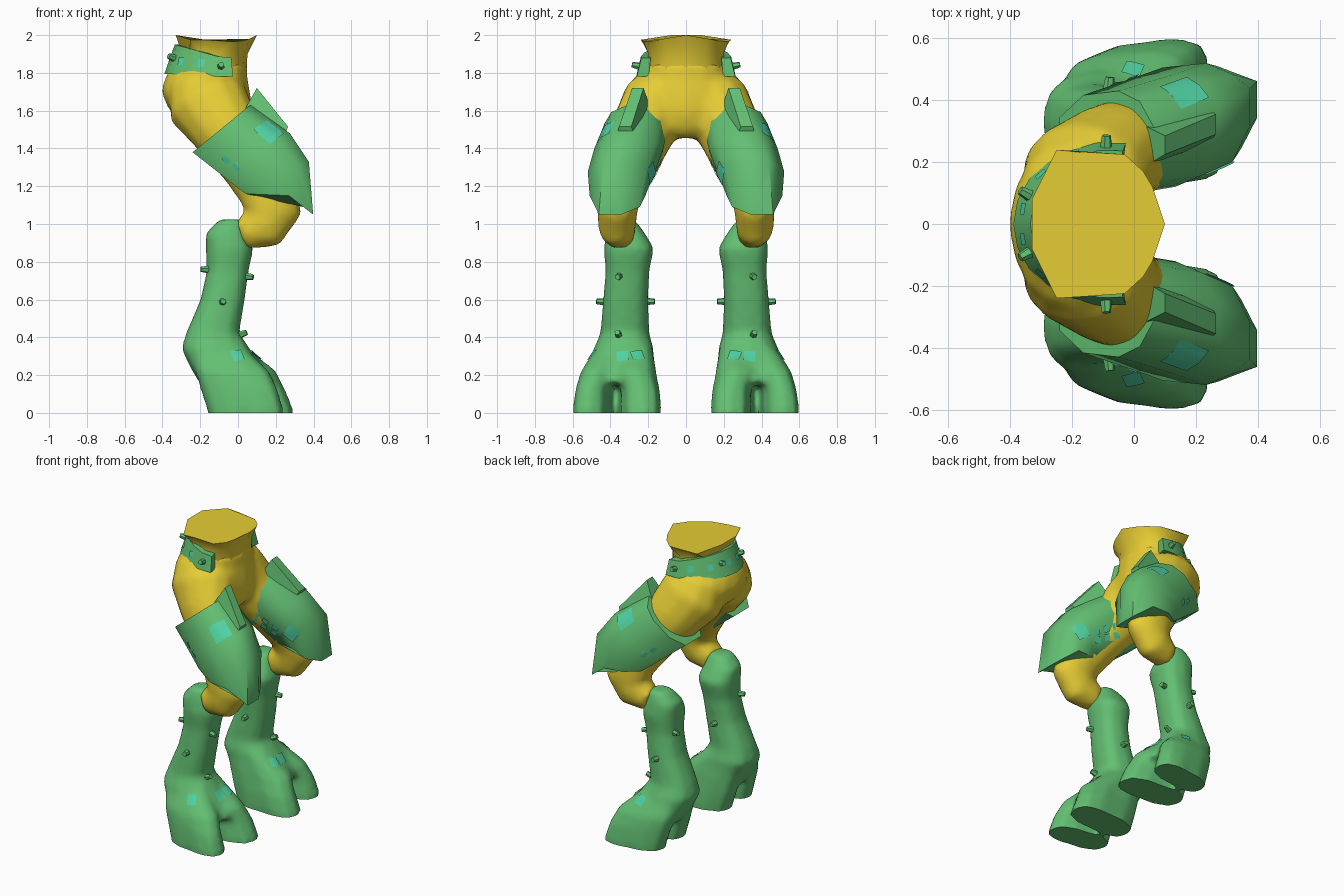
import bpy, bmesh, math
from mathutils import Vector
from mathutils.bvhtree import BVHTree

if "Cube" in bpy.data.objects:
    bpy.data.objects.remove(bpy.data.objects["Cube"])


def material(name, rgb):
    m = bpy.data.materials.new(name)
    m.diffuse_color = (*rgb, 1)
    m.use_nodes = True
    m.node_tree.nodes["Principled BSDF"].inputs["Base Color"].default_value = m.diffuse_color
    return m


YELLOW = material("yellow skin", (0.79, 0.61, 0.035))
GREEN = material("green armour", (0.125, 0.525, 0.17))
TEAL = material("teal patch", (0.08, 0.65, 0.37))


def finish(bm, name, mat, angle=40, mirror=True, recalc=True):
    if recalc:
        bmesh.ops.recalc_face_normals(bm, faces=bm.faces)
    me = bpy.data.meshes.new(name)
    bm.to_mesh(me)
    bm.free()
    ob = bpy.data.objects.new(name, me)
    bpy.context.collection.objects.link(ob)
    me.materials.append(mat)
    bpy.ops.object.select_all(action='DESELECT')
    ob.select_set(True)
    bpy.context.view_layer.objects.active = ob
    bpy.ops.object.shade_smooth_by_angle(angle=math.radians(angle))
    if mirror:
        mod = ob.modifiers.new("mirror", 'MIRROR')
        mod.use_axis = (False, True, False)
        mod.use_mirror_merge = False
    return ob


def skin(bm, rings):
    vs = [[bm.verts.new(p) for p in r] for r in rings]
    n = len(rings[0])
    for a, b in zip(vs, vs[1:]):
        for i in range(n):
            j = (i + 1) % n
            bm.faces.new((a[i], a[j], b[j], b[i]))
    bm.faces.new(vs[0])
    bm.faces.new(vs[-1])


def loft(name, rings, mat, angle=40, mirror=True):
    bm = bmesh.new()
    skin(bm, rings)
    return finish(bm, name, mat, angle, mirror)


def blend(name, lofts, mat, voxel, mirror):
    """Fuse several lofts into one smooth body."""
    bm = bmesh.new()
    for rings in lofts:
        skin(bm, rings)
    tmp = finish(bm, name + "_source", mat, mirror=False)
    mod = tmp.modifiers.new("fuse", 'REMESH')
    mod.mode, mod.voxel_size = 'VOXEL', voxel
    ev = tmp.evaluated_get(bpy.context.evaluated_depsgraph_get())
    bm = bmesh.new()
    bm.from_mesh(ev.to_mesh())
    ev.to_mesh_clear()
    bpy.data.objects.remove(tmp)
    for _ in range(4):
        bmesh.ops.smooth_vert(bm, verts=bm.verts, factor=0.5,
                              use_axis_x=True, use_axis_y=True, use_axis_z=True)
    for v in bm.verts:
        if v.co.z < 0.015:
            v.co.z = 0
    return finish(bm, name, mat, 50, mirror)


def level(z, x0, x1, y0, y1, n=12, e=0.8, shear=0.0):
    """Rounded horizontal cross-section filling a rectangle."""
    out = []
    for i in range(n):
        a = 2 * math.pi * i / n
        c, s = math.cos(a), math.sin(a)
        u = math.copysign(abs(c) ** e, c) * (x1 - x0) / 2
        v = math.copysign(abs(s) ** e, s) * (y1 - y0) / 2
        out.append(Vector(((x0 + x1) / 2 + u, (y0 + y1) / 2 + v + shear * u, z)))
    return out


def tube(path, n=12):
    """Rings along x, y, z, radius, sideways squash."""
    pts = [Vector(p[:3]) for p in path]
    rings = []
    for i, p in enumerate(path):
        t = (pts[min(i + 1, len(pts) - 1)] - pts[max(i - 1, 0)]).normalized()
        side = (Vector((0, 1, 0)) - t * t.y).normalized()
        up = t.cross(side)
        rings.append([pts[i] + p[3] * (side * p[4] * math.cos(2 * math.pi * k / n)
                                       + up * math.sin(2 * math.pi * k / n)) for k in range(n)])
    return rings


def surface(ob):
    me = ob.data
    return BVHTree.FromPolygons([v.co for v in me.vertices], [p.vertices for p in me.polygons])


def patch(name, ob, at, w, h, turn=0):
    """Thin sheet draped on the nearest surface."""
    tree = surface(ob)
    p, nrm, _, _ = tree.find_nearest(Vector(at))
    u = Vector((0, 0, 1)).cross(nrm).normalized()
    v = nrm.cross(u)
    c, s = math.cos(turn), math.sin(turn)
    u, v = u * c + v * s, v * c - u * s
    bm = bmesh.new()
    grid = []
    for j in range(5):
        row = []
        for i in range(5):
            q = p + u * w * (i / 4 - 0.5) + v * h * (j / 4 - 0.5)
            hit = tree.ray_cast(q + nrm * 0.08, -nrm, 0.2)[0] or q
            row.append(bm.verts.new(hit + nrm * 0.006))
        grid.append(row)
    for j in range(4):
        for i in range(4):
            bm.faces.new((grid[j][i], grid[j][i + 1], grid[j + 1][i + 1], grid[j + 1][i]))
    finish(bm, name, TEAL, 40, True, False)


def stud(name, ob, at):
    p, nrm, _, _ = surface(ob).find_nearest(Vector(at))
    u = nrm.orthogonal().normalized()
    v = nrm.cross(u)
    ring = [(math.cos(k * math.pi / 3), math.sin(k * math.pi / 3)) for k in range(6)]
    loft(name, [[p + nrm * d + (u * a + v * b) * r for a, b in ring]
                for d, r in ((-0.02, 0.022), (0.037, 0.015))], GREEN)


# Waist, flaring into an irregular flat top
half = [(0.1, 0, 2.0), (0.06, 0.12, 1.98), (0.03, 0.17, 1.97), (-0.03, 0.225, 1.965),
        (-0.17, 0.235, 1.975), (-0.25, 0.24, 1.975), (-0.33, 0.08, 2.0)]
rim = [Vector(p) for p in half] + [Vector((x, -y, z)) for x, y, z in reversed(half[1:])]


def waist_ring(z, x0, x1, hy):
    return level(z, x0, x1, -hy, hy, 13, 0.9)


loft("waist", [rim] + [waist_ring(*r) for r in (
    (1.9, -0.30, 0.05, 0.20), (1.8, -0.36, 0.045, 0.22), (1.72, -0.36, 0.045, 0.2))], YELLOW, 45, False)

# Hips, thighs and knees in one skin
hip = [level(z, x0, x1, -hy, hy, 16, 0.9) for z, x0, x1, hy in (
    (1.86, -0.33, 0.05, 0.21), (1.78, -0.385, 0.05, 0.235), (1.7, -0.408, 0.065, 0.265),
    (1.6, -0.365, 0.075, 0.24), (1.52, -0.27, 0.06, 0.16), (1.455, -0.17, 0.02, 0.07))]
thigh = tube([(-0.17, -0.08, 1.82, 0.12, 0.9), (-0.18, -0.10, 1.73, 0.195, 0.9), (-0.16, -0.15, 1.64, 0.22, 0.88),
              (-0.07, -0.222, 1.51, 0.188, 0.93), (0.06, -0.29, 1.33, 0.165, 0.9), (0.165, -0.35, 1.17, 0.16, 0.75),
              (0.18, -0.365, 1.07, 0.16, 0.68), (0.14, -0.365, 0.985, 0.13, 0.78), (0.02, -0.35, 0.945, 0.085, 1)])
other = [[Vector((p.x, -p.y, p.z)) for p in r] for r in thigh]
blend("hips_and_thighs", [hip, thigh, other], YELLOW, 0.022, False)

# Belt wrapped round the back of the waist
rings = []
for i in range(13):
    a = math.radians(80 + 200 * i / 12)
    c, s = math.cos(a), math.sin(a)
    back = max(0, -c)
    top = 1.88 + 0.07 * back
    low = 1.78 + 0.015 * back
    rings.append([Vector((-0.08 + rx * c, ry * s, z)) for rx, ry, z in
                  ((0.31, 0.265, low), (0.255, 0.24, top), (0.2, 0.19, top), (0.25, 0.2, low))])
belt = loft("belt", rings, GREEN, 40, False)
for p in ((-0.37, -0.11, 1.89), (-0.09, -0.27, 1.84)):
    stud("belt_stud", belt, p)
for p in ((-0.37, -0.05, 1.88), (-0.32, -0.18, 1.87), (-0.21, -0.26, 1.86)):
    patch("belt_patch", belt, p, 0.038, 0.042)


# Thigh armour sleeve
def sleeve_ring(f, b, y0, y1, k, side=None, shift=0.0):
    f, b = Vector(f), Vector(b)
    m, w = (y0 + y1) / 2, y1 - y0
    s1 = Vector(side) if side else f.lerp(b, 0.38)
    s2 = s1.lerp(b, 0.6)
    prof = [(f, k), (f.lerp(s1, 0.4), 0.4), (s1, 0.5), (s2, 0.46), (b, 0.25)]
    pts = [(p, q, shift if p is f else 0) for p, q in prof]
    return ([Vector((p[0], m + q * w + d, p[1])) for p, q, d in pts]
            + [Vector((p[0], m - q * w + d, p[1])) for p, q, d in reversed(pts)])


sleeve = loft("thigh_armour", [
    sleeve_ring((0.065, 1.63), (-0.24, 1.38), -0.43, -0.09, 0.15),
    sleeve_ring((0.275, 1.48), (-0.10, 1.27), -0.485, -0.12, 0.16, None, -0.02),
    sleeve_ring((0.375, 1.33), (0.00, 1.19), -0.52, -0.165, 0.17, None, -0.035),
    sleeve_ring((0.398, 1.05), (0.04, 1.16), -0.51, -0.215, 0.2, (0.27, 1.15), -0.04)], GREEN, 48)
loft("thigh_ridge", [
    [Vector(p) for p in ((0.1, -0.285, 1.72), (0.1, -0.225, 1.72), (0.01, -0.17, 1.56), (0.01, -0.33, 1.56))],
    [Vector(p) for p in ((0.265, -0.355, 1.515), (0.265, -0.29, 1.515), (0.22, -0.24, 1.41), (0.22, -0.38, 1.41))]],
    GREEN, 20)
patch("thigh_patch", sleeve, (0.18, -0.45, 1.52), 0.11, 0.12, 0.5)
patch("thigh_patch", sleeve, (0.29, -0.16, 1.27), 0.085, 0.095, 0.6)
for i in range(3):
    for j in range(2):
        patch("thigh_small_patch", sleeve, (0.03 + 0.065 * i + 0.02 * j, -0.12, 1.34 - 0.04 * i + 0.055 * j - 0.03),
              0.042, 0.042, 0.5)
for i in range(2):
    patch("thigh_small_patch", sleeve, (-0.07 + 0.07 * i, -0.46, 1.335 - 0.03 * i), 0.035, 0.045, 0.5)

# Shin, two toes parted by a gap, and the instep between them
shin = [level(*r) for r in (
    (1.025, -0.1, 0.03, -0.40, -0.27), (0.95, -0.172, 0.055, -0.425, -0.215),
    (0.87, -0.172, 0.083, -0.437, -0.168), (0.75, -0.167, 0.057, -0.427, -0.193),
    (0.6, -0.2, 0.037, -0.44, -0.2), (0.42, -0.277, 0.007, -0.455, -0.193),
    (0.34, -0.3, 0.055, -0.49, -0.17), (0.24, -0.255, 0.13, -0.52, -0.17),
    (0.15, -0.2, 0.13, -0.48, -0.22))]
outer = [level(*r) for r in (
    (0.37, -0.26, 0.01, -0.46, -0.33, 10, 0.75), (0.22, -0.23, 0.17, -0.555, -0.375, 10, 0.75, -0.06),
    (0.12, -0.2, 0.215, -0.58, -0.395, 10, 0.75, -0.12), (-0.005, -0.16, 0.25, -0.595, -0.395, 10, 0.7, -0.13))]
inner = [level(*r) for r in (
    (0.37, -0.26, 0.02, -0.34, -0.18, 10, 0.75), (0.22, -0.23, 0.205, -0.375, -0.155, 10, 0.75),
    (0.12, -0.2, 0.255, -0.35, -0.14, 10, 0.7, 0.05), (-0.005, -0.16, 0.305, -0.355, -0.13, 10, 0.7, 0.06))]
instep = [level(*r) for r in (
    (0.42, -0.1, 0.01, -0.42, -0.24, 8), (0.33, -0.1, 0.07, -0.47, -0.19, 8), (0.16, -0.05, 0.19, -0.42, -0.3, 8))]
leg = blend("shin_and_foot", [shin, outer, inner, instep], GREEN, 0.018, True)
for p in ((-0.18, -0.36, 0.76), (0.07, -0.36, 0.72), (-0.08, -0.46, 0.59),
          (-0.08, -0.18, 0.59), (0.03, -0.36, 0.42)):
    stud("shin_stud", leg, p)
for x, y, w in ((0.12, -0.34, 0.06), (0.11, -0.255, 0.065), (0.0, -0.52, 0.06)):
    patch("instep_patch", leg, (x, y, 0.32), w, 0.068, 0.15)
